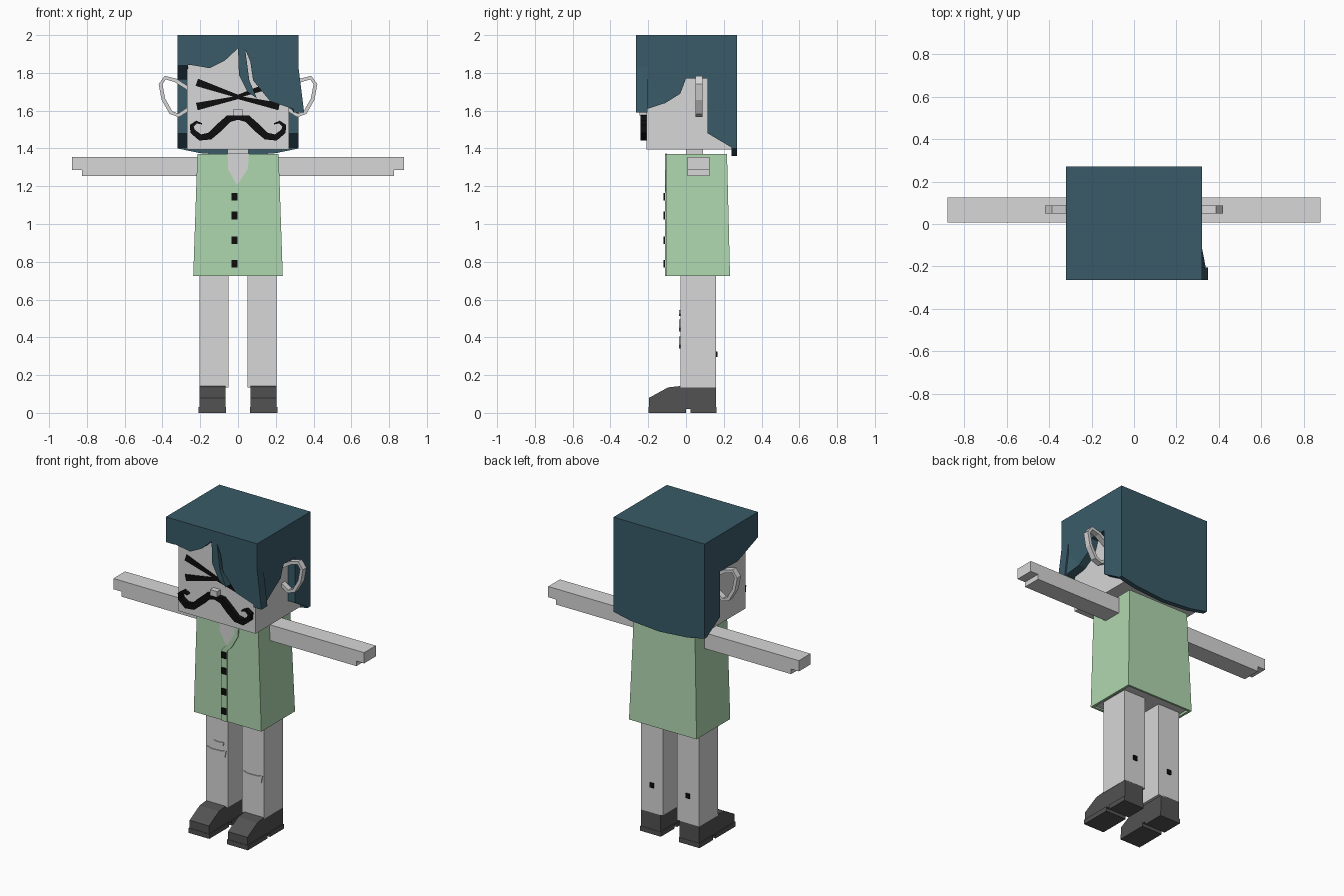
import bpy
import bmesh
from mathutils import Vector

cube = bpy.data.objects.get("Cube")
if cube:
    bpy.data.objects.remove(cube, do_unlink=True)


def material(name, r, g, b):
    m = bpy.data.materials.new(name)
    m.use_nodes = True
    m.diffuse_color = (r, g, b, 1)
    m.node_tree.nodes["Principled BSDF"].inputs["Base Color"].default_value = (r, g, b, 1)
    return m


SKIN = material("pale_grey", 0.68, 0.68, 0.68)
HAIR = material("dark_teal", 0.041, 0.105, 0.138)
GREEN = material("soft_green", 0.43, 0.68, 0.43)
SHOE = material("charcoal", 0.085, 0.085, 0.085)
BLACK = material("black", 0.004, 0.004, 0.004)


def finish(name, bm, mat):
    bmesh.ops.recalc_face_normals(bm, faces=bm.faces)
    mesh = bpy.data.meshes.new(name)
    bm.to_mesh(mesh)
    bm.free()
    mesh.materials.append(mat)
    ob = bpy.data.objects.new(name, mesh)
    bpy.context.scene.collection.objects.link(ob)
    return ob


def prism(name, pts, axis, lo, hi, mat):
    """Extrude an outline along x (outline is y,z) or along y (outline is x,z)."""
    bm = bmesh.new()
    at = (lambda p: (lo, p[0], p[1])) if axis == "x" else (lambda p: (p[0], lo, p[1]))
    face = bm.faces.new([bm.verts.new(at(p)) for p in pts])
    new = bmesh.ops.extrude_face_region(bm, geom=[face])["geom"]
    step = Vector((hi - lo, 0, 0)) if axis == "x" else Vector((0, hi - lo, 0))
    bmesh.ops.translate(bm, vec=step, verts=[v for v in new if isinstance(v, bmesh.types.BMVert)])
    return finish(name, bm, mat)


def box(name, x, y, z, mat):
    return prism(name, [(x[0], z[0]), (x[1], z[0]), (x[1], z[1]), (x[0], z[1])], "y", y[0], y[1], mat)


def ribbon(name, path, widths, lo, hi, mat):
    """Flat stroke of varying width in the front plane."""
    pts = [Vector(p) for p in path]
    left, right = [], []
    for i, p in enumerate(pts):
        d = (pts[min(i + 1, len(pts) - 1)] - pts[max(i - 1, 0)]).normalized()
        n = Vector((-d.y, d.x)) * widths[i] / 2
        left.append(p + n)
        right.append(p - n)
    bm = bmesh.new()
    grid = [[bm.verts.new((q.x, y, q.y)) for q in (a, b) for y in (lo, hi)]
            for a, b in zip(left, right)]
    for a, b in zip(grid, grid[1:]):
        for j, k in ((0, 1), (1, 3), (3, 2), (2, 0)):
            bm.faces.new((a[j], a[k], b[k], b[j]))
    for g in (grid[0], grid[-1]):
        bm.faces.new((g[0], g[1], g[3], g[2]))
    return finish(name, bm, mat)


def flip(pts, s):
    return [(s * x, z) for x, z in pts]


def span(s, a, b):
    return sorted((s * a, s * b))


# Head, nose and neck
box("head", (-0.27, 0.27), (-0.21, 0.25), (1.395, 1.96), SKIN)
box("nose", (-0.025, 0.025), (-0.245, -0.2), (1.575, 1.61), SKIN)
box("neck", (-0.055, 0.055), (0, 0.09), (1.3, 1.4), SKIN)

# Hair: cap, back sheet, swept fringe
box("hair_top", (-0.32, 0.32), (-0.265, 0.27), (1.94, 2.0), HAIR)
prism("hair_back", [(-0.32, 2), (-0.32, 1.4), (-0.2, 1.375), (0, 1.36), (0.2, 1.375),
                    (0.32, 1.4), (0.32, 2)], "y", 0.24, 0.27, HAIR)
prism("fringe", [(-0.32, 2), (-0.32, 1.84), (-0.25, 1.842), (-0.15, 1.825), (-0.07, 1.865),
                 (0, 1.93), (0.005, 1.79), (0.05, 1.7), (0.1, 1.665), (0.06, 1.76),
                 (0.038, 1.925), (0.065, 1.86), (0.08, 1.76), (0.17, 1.65), (0.35, 1.59),
                 (0.32, 1.83), (0.32, 2)], "y", -0.265, -0.205, HAIR)
# Side hair with an opening around each ear
rear = [(0.115, 1.77), (0.115, 1.48), (0.25, 1.4), (0.27, 1.4), (0.27, 2), (-0.265, 2)]
prism("hair_side_left", rear + [(-0.265, 1.83), (-0.11, 1.64), (-0.03, 1.69), (0, 1.77)],
      "x", 0.265, 0.32, HAIR)
prism("hair_side_right", rear + [(-0.265, 1.84), (-0.06, 1.765)], "x", -0.32, -0.265, HAIR)
lock = prism("flared_lock", [(-0.265, 1.83), (-0.265, 1.59), (-0.11, 1.64)],
             "x", 0.265, 0.32, HAIR)
for v in lock.data.vertices:
    if v.co.z < 1.6:
        v.co.x += 0.03

ear = [(0.26, 1.715), (0.33, 1.76), (0.385, 1.775), (0.41, 1.74), (0.395, 1.66),
       (0.355, 1.59), (0.315, 1.575), (0.26, 1.61)]
curl = [(0, 1.565), (0.05, 1.557), (0.1, 1.51), (0.15, 1.465), (0.2, 1.458),
        (0.24, 1.49), (0.245, 1.52), (0.22, 1.54), (0.19, 1.53)]
thick = [0.025, 0.038, 0.042, 0.038, 0.034, 0.028, 0.022, 0.015, 0.006]
shoe = [(-0.195, 0.025), (-0.195, 0.08), (-0.095, 0.135), (-0.03, 0.142), (0.16, 0.142),
        (0.16, 0.02), (0.025, 0.02)]
for side, s in (("left", 1), ("right", -1)):
    # Face details
    ribbon(side + "_ear", flip(ear, s), [0.02] * len(ear), 0.05, 0.087, SKIN)
    ribbon(side + "_moustache", flip(curl, s), thick, -0.24, -0.205, BLACK)
    for part, z in (("upper", 1.75), ("lower", 1.622)):
        ribbon(f"{side}_{part}_eye_line", flip([(-0.01, 1.672), (0.218, z)], s),
               [0.016, 0.04], -0.216, -0.209, BLACK)
    # Arm with a stepped hand
    prism(side + "_arm", flip([(0.2, 1.255), (0.825, 1.255), (0.825, 1.287), (0.88, 1.287),
                               (0.88, 1.355), (0.2, 1.355)], s), "y", 0.008, 0.125, SKIN)
    # Leg, calf spot and shoe
    box(side + "_leg", span(s, 0.05, 0.205), (-0.03, 0.16), (0.135, 0.78), SKIN)
    box(side + "_calf_spot", span(s, 0.113, 0.14), (0.159, 0.167), (0.295, 0.325), BLACK)
    prism(side + "_shoe", shoe, "x", *span(s, 0.067, 0.203), SHOE)
    box(side + "_sole", span(s, 0.063, 0.208), (-0.198, 0), (0, 0.03), SHOE)
    box(side + "_heel", span(s, 0.063, 0.208), (0.025, 0.162), (0, 0.03), SHOE)

# Knee patches
knee = [(-0.068, 0.03), (-0.035, 0.02), (0.03, 0.022), (0.068, 0.03), (0.06, -0.015),
        (0.03, -0.035), (-0.035, -0.033), (-0.058, -0.01)]
for name, x, z, k in (("right_knee_patch", -0.128, 0.465, 1), ("left_knee_patch", 0.128, 0.375, 1),
                      ("right_upper_patch", -0.11, 0.53, 0.5)):
    prism(name, [(x + k * a, z + k * b) for a, b in knee], "y", -0.036, -0.029, SKIN)

# Shirt: tapered shell, open at the hem
bm = bmesh.new()
rings = []
for x, y0, y1, z in ((0.215, -0.09, 0.2, 0.745), (0.222, -0.09, 0.22, 0.725),
                     (0.237, -0.105, 0.233, 0.725), (0.215, -0.105, 0.217, 1.37)):
    rings.append([bm.verts.new(c) for c in ((-x, y0, z), (x, y0, z), (x, y1, z), (-x, y1, z))])
for a, b in zip(rings, rings[1:]):
    for i in range(4):
        j = (i + 1) % 4
        bm.faces.new((a[i], a[j], b[j], b[i]))
bm.faces.new(rings[-1])
bm.faces.new(rings[0])
finish("shirt", bm, GREEN)
box("hips", (-0.216, 0.216), (-0.092, 0.21), (0.735, 0.76), SKIN)

# Open neckline, placket and buttons
prism("neckline", [(-0.055, 1.372), (-0.052, 1.29), (0.0, 1.195), (0.055, 1.29), (0.058, 1.372)],
      "y", -0.109, -0.1, SKIN)
ribbon("placket", [(-0.018, 0.725), (-0.018, 1.175), (0.02, 1.215), (0.065, 1.29), (0.07, 1.37)],
       [0.036, 0.036, 0.03, 0.026, 0.026], -0.112, -0.104, GREEN)
for i, z in enumerate((1.145, 1.045, 0.913, 0.79)):
    box(f"button_{i + 1}", (-0.035, -0.003), (-0.118, -0.11), (z - 0.02, z + 0.02), BLACK)
